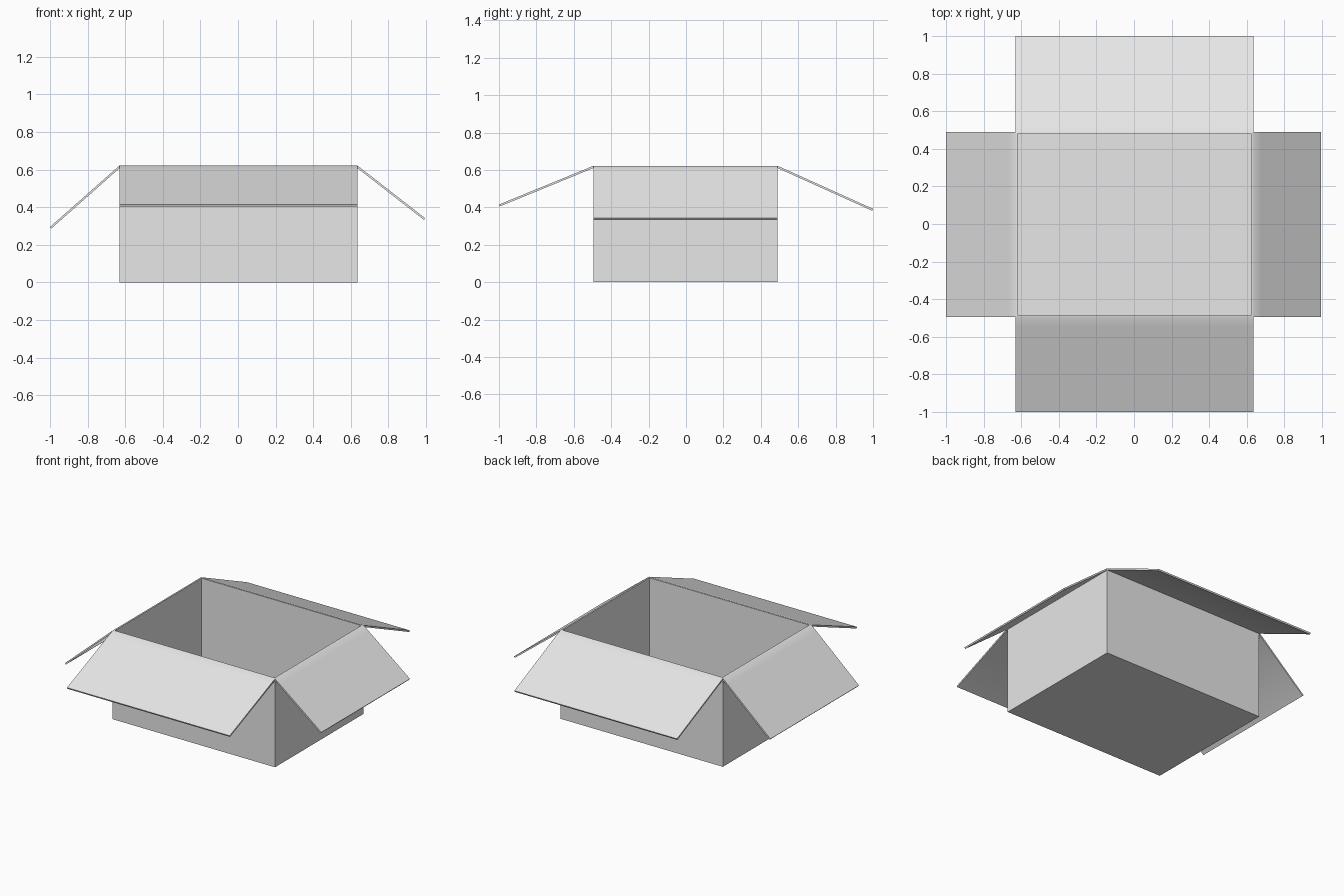
import bpy, bmesh, math
from mathutils import Vector

if "Cube" in bpy.data.objects:
    bpy.data.objects.remove(bpy.data.objects["Cube"], do_unlink=True)

X0, X1, Y0, Y1 = -0.63, 0.635, -0.495, 0.49   # outer walls
TOP, T = 0.622, 0.011                         # rim height, board thickness

card = bpy.data.materials.new("plain_grey_card")
card.diffuse_color = (0.8, 0.8, 0.8, 1)
card.use_nodes = True
shader = next(n for n in card.node_tree.nodes if n.type == "BSDF_PRINCIPLED")
shader.inputs["Base Color"].default_value = (0.8, 0.8, 0.8, 1)


def finish(name, bm, smooth=False):
    mesh = bpy.data.meshes.new(name)
    bm.to_mesh(mesh)
    bm.free()
    mesh.materials.append(card)
    obj = bpy.data.objects.new(name, mesh)
    bpy.context.collection.objects.link(obj)
    if smooth:
        bpy.ops.object.select_all(action="DESELECT")
        obj.select_set(True)
        bpy.context.view_layer.objects.active = obj
        bpy.ops.object.shade_smooth_by_angle(angle=math.radians(50))
    return obj


def bridge(bm, a, b, closed):
    n = len(a)
    for i in range(n if closed else n - 1):
        j = (i + 1) % n
        bm.faces.new((a[i], a[j], b[j], b[i]))


# Open tray: outer and inner walls; the flaps carry the rim
bm = bmesh.new()


def ring(inset, z):
    corners = ((X0, Y0, 1, 1), (X1, Y0, -1, 1), (X1, Y1, -1, -1), (X0, Y1, 1, -1))
    return [bm.verts.new((x + sx * inset, y + sy * inset, z)) for x, y, sx, sy in corners]


outer_low, outer_top = ring(0, 0), ring(0, TOP)
inner_top, inner_low = ring(T, TOP), ring(T, T)
bridge(bm, outer_low, outer_top, True)
bridge(bm, inner_top, inner_low, True)
bm.faces.new(outer_low[::-1])
bm.faces.new(inner_low)
finish("box_body", bm)


# Flap: mitred rim strip, a bend, then a sloping board
def flap(name, start, end, outward, reach, tip_z):
    start, end, outward = Vector(start), Vector(end), Vector(outward)
    along = (end - start).normalized()
    slope = Vector((reach, tip_z - TOP))
    length = slope.length
    d = slope / length
    under = Vector((d.y, -d.x)) * T
    tip = Vector((reach, TOP)) + Vector((0, slope.y))
    bend = Vector((0, TOP)) + d * 0.05
    profile = [(-T, TOP), (0, TOP), bend, tip, tip + under,
               (0, TOP - T / d.x), (-T, TOP - T / d.x)]
    bm = bmesh.new()
    sides = []
    for point, sign in ((start, 1), (end, -1)):
        row = []
        for u, z in profile:
            p = point + outward * u + along * sign * max(-u, 0)
            row.append(bm.verts.new((p.x, p.y, z)))
        sides.append(row)
    bridge(bm, sides[0], sides[1], True)
    bm.faces.new(sides[0])
    bm.faces.new(sides[1][::-1])
    bmesh.ops.recalc_face_normals(bm, faces=bm.faces[:])
    finish(name, bm, True)


flap("front_flap", (X0, Y0, 0), (X1, Y0, 0), (0, -1, 0), 1 + Y0, 0.415)
flap("back_flap", (X0, Y1, 0), (X1, Y1, 0), (0, 1, 0), 1 - Y1, 0.392)
flap("right_flap", (X0, Y0, 0), (X0, Y1, 0), (-1, 0, 0), 1 + X0, 0.295)
flap("left_flap", (X1, Y0, 0), (X1, Y1, 0), (1, 0, 0), 0.995 - X1, 0.342)
